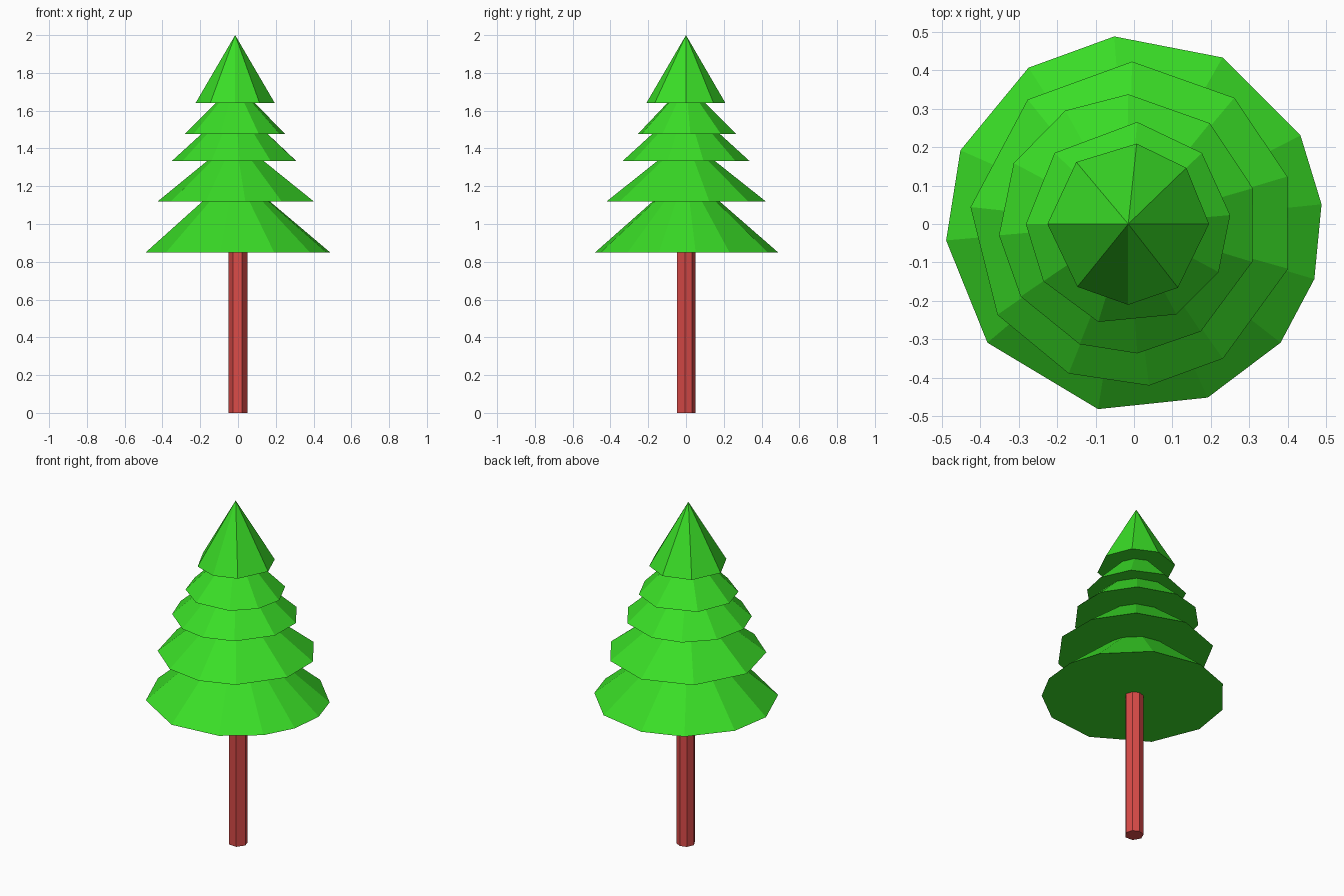
import bpy, bmesh
from math import radians, cos, sin
from mathutils import Vector

cube = bpy.data.objects.get("Cube")
if cube:
    bpy.data.objects.remove(cube, do_unlink=True)


def make_material(name, color):
    mat = bpy.data.materials.new(name)
    mat.use_nodes = True
    mat.diffuse_color = color
    mat.node_tree.nodes["Principled BSDF"].inputs["Base Color"].default_value = color
    return mat


def ring(bm, angles, radius, x, z):
    return [bm.verts.new((x + radius * cos(radians(a)), radius * sin(radians(a)), z))
            for a in angles]


def finish(bm, name, mat):
    bmesh.ops.recalc_face_normals(bm, faces=bm.faces)
    mesh = bpy.data.meshes.new(name)
    bm.to_mesh(mesh)
    bm.free()
    mesh.materials.append(mat)
    obj = bpy.data.objects.new(name, mesh)
    bpy.context.collection.objects.link(obj)
    return obj


def foliage_tier(name, x, z, radius, tip, angles):
    """Closed flat-sided cone with unevenly spaced corners."""
    bm = bmesh.new()
    base = ring(bm, angles, radius, x, z)
    apex = bm.verts.new((-0.015, 0, tip))
    bm.faces.new(base)
    for a, b in zip(base, base[1:] + base[:1]):
        bm.faces.new((a, b, apex))
    return finish(bm, name, green)


green = make_material("leaf green", (0.042, 0.73, 0.02, 1))
red = make_material("bark red", (0.70, 0.07, 0.065, 1))

# Foliage, bottom to top: corner angles run clockwise seen from above
foliage_tier("bottom_foliage", 0, 0.85, 0.49, 1.275,
             (96, 62, 28, 6, -17, -39, -67, -101, -141, -175, -203, -236))
foliage_tier("lower_foliage", -0.005, 1.12, 0.422, 1.455,
             (90, 51, 17, -16, -56, -84, -113, -146, -186, -230))
foliage_tier("middle_foliage", -0.015, 1.333, 0.337, 1.64,
             (90, 51, 16, -17, -56, -86, -112, -146, -175, -208, -241))
foliage_tier("upper_foliage", -0.015, 1.477, 0.266, 1.745,
             (85, 44, 5, -28, -62, -107, -146, -180, -224))
foliage_tier("top_foliage", -0.015, 1.64, 0.21, 2.0,
             (84, 44, 0, -52, -90, -129, -180, -230))

# Trunk: slim uneven prism reaching into the foliage
bm = bmesh.new()
trunk_angles = (-123, -66, -6, 40, 85, 130, 180)
low = ring(bm, trunk_angles, 0.051, 0, 0)
high = ring(bm, trunk_angles, 0.051, 0, 0.88)
bm.faces.new(low)
bm.faces.new(high)
for i in range(len(low)):
    j = (i + 1) % len(low)
    bm.faces.new((low[i], low[j], high[j], high[i]))
finish(bm, "trunk", red)
